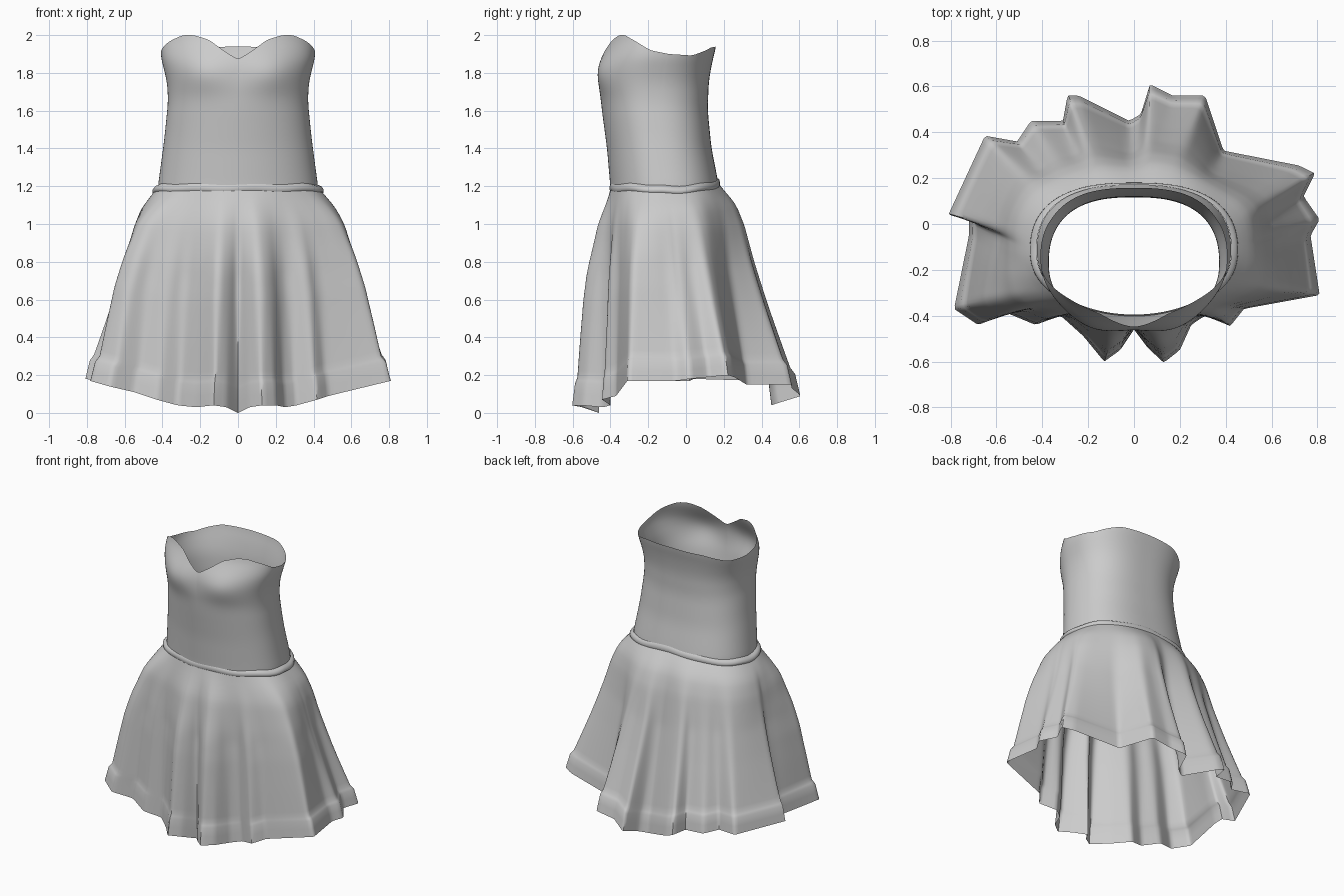
import bpy, math

if "Cube" in bpy.data.objects:
    bpy.data.objects.remove(bpy.data.objects["Cube"])

N = 280  # points around every ring


def curve(pts, x):
    """Piecewise linear lookup through (x, value) pairs."""
    if x <= pts[0][0]:
        return pts[0][1]
    for (a, va), (b, vb) in zip(pts, pts[1:]):
        if x <= b:
            return va + (vb - va) * (x - a) / (b - a)
    return pts[-1][1]


def soft(pts, x, w):
    """Lookup averaged over a small window so the curve is rounded."""
    return sum(curve(pts, x + w * k / 3) for k in range(-3, 4)) / 7


def loft(name, rings, angle=50):
    """Skin a stack of closed rings into one open tube."""
    n = len(rings[0])
    verts = [p for r in rings for p in r]
    faces = [(j * n + i, (j + 1) * n + i, (j + 1) * n + (i + 1) % n, j * n + (i + 1) % n)
             for j in range(len(rings) - 1) for i in range(n)]
    me = bpy.data.meshes.new(name)
    me.from_pydata(verts, [], [f[::-1] for f in faces])
    ob = bpy.data.objects.new(name, me)
    bpy.context.collection.objects.link(ob)
    bpy.ops.object.select_all(action='DESELECT')
    ob.select_set(True)
    bpy.context.view_layer.objects.active = ob
    bpy.ops.object.shade_smooth_by_angle(angle=math.radians(angle))
    return ob


def oval(phi, half, front, back):
    """Rounded-oval cross-section, squarer at the back; phi = 0 at the front, growing towards +x."""
    s, c = math.sin(phi), math.cos(phi)
    e = 2.3 - .25 * c
    cy = (front + back) / 2
    k = (abs(s) ** e + abs(c) ** e) ** (-1 / e)
    return half * s * k, cy - (back - front) / 2 * c * k


def fold(phi):
    """Angle away from the front in degrees, 0..180, same on both sides."""
    return abs((math.degrees(phi) + 180) % 360 - 180)


PHI = [2 * math.pi * i / N for i in range(N)]

# Bodice: width, front and back depth by height, sweetheart neckline by angle
HALF = [(1.19, .425), (1.3, .41), (1.45, .39), (1.65, .37), (1.75, .375), (1.83, .395), (1.9, .412), (2, .40)]
FRONT = [(1.19, -.40), (1.4, -.418), (1.6, -.445), (1.75, -.46), (1.85, -.455), (1.92, -.43), (2, -.395)]
BACK = [(1.19, .175), (1.25, .165), (1.4, .135), (1.6, .115), (1.75, .12), (1.85, .137), (1.94, .16), (2, .165)]
RIM = [(-10, 1.915), (0, 1.87), (10, 1.915), (22, 1.975), (35, 2.0), (45, 2.0), (62, 1.965), (80, 1.92),
       (100, 1.90), (125, 1.892), (150, 1.935), (180, 1.94)]
WAIST = [(0, 1.195), (60, 1.19), (100, 1.175), (140, 1.195), (180, 1.22)]

rings = []
for j in range(41):
    ring = []
    for phi in PHI:
        d = fold(phi)
        z0 = soft(WAIST, d, 8) + .01
        z = z0 + (min(2.0, soft(RIM, d, 3)) - z0) * j / 40
        x, y = oval(phi, soft(HALF, z, .04), soft(FRONT, z, .04), soft(BACK, z, .04))
        if d < 100:  # bust
            y -= .028 * math.exp(-((abs(x) - .19) / .14) ** 2 - ((z - 1.80) / .10) ** 2)
        ring.append((x, y, z))
    rings.append(ring)
loft("bodice", rings)

# Waist seam: a thin rolled lip around the hips
rings = []
for out, dz in [(0, .024), (.018, .016), (.028, .002), (.029, -.012), (.015, -.022)]:
    ring = []
    for phi in PHI:
        z = soft(WAIST, fold(phi), 8) + dz + .003 * math.sin(9 * phi)
        x, y = oval(phi, .425 + out, -.395 - out * .35, .17 + out * .35)
        ring.append((x, y, z))
    rings.append(ring)
loft("waist_seam", rings, 80)

# Hem outline: x, y, z of the fold ridges and valleys, from the front towards +x
HEM = [(0, -.46, .0), (.06, -.54, .03), (.13, -.605, .04), (.20, -.55, .04), (.25, -.44, .03),
       (.31, -.40, .04), (.42, -.445, .07), (.48, -.37, .09), (.81, -.31, .17), (.77, -.05, .17),
       (.81, .02, .18), (.74, .12, .19), (.79, .22, .20), (.72, .255, .19), (.39, .32, .15),
       (.31, .56, .15), (.17, .56, .13), (.07, .61, .09), (.03, .48, .05), (-.02, .45, .04),
       (-.24, .56, .12), (-.29, .56, .14), (-.31, .45, .14), (-.45, .45, .15), (-.51, .36, .16),
       (-.65, .385, .17), (-.81, .04, .18), (-.72, .02, .17), (-.72, -.05, .17), (-.785, -.37, .17),
       (-.68, -.44, .14), (-.55, -.39, .11), (-.43, -.44, .07), (-.32, -.40, .04), (-.22, -.49, .03),
       (-.13, -.60, .04), (-.06, -.55, .03)]

# Resample the outline evenly by length
loop = HEM + HEM[:1]
dist = [0]
for a, b in zip(loop, loop[1:]):
    dist.append(dist[-1] + math.dist(a[:2], b[:2]))
chan = [[(s, p[k]) for s, p in zip(dist, loop)] for k in range(3)]
hem = [tuple(curve(c, dist[-1] * i / N) for c in chan) for i in range(N)]


def blur(vals, w):
    return [sum(vals[(i + k) % N] for k in range(-w, w + 1)) / (2 * w + 1) for i in range(N)]


def blur_pts(pts, w):
    return list(zip(*[blur([p[k] for p in pts], w) for k in range(3)]))


broad = blur_pts(hem, 9)
mid = blur_pts(hem, 2)
# Waist angle belonging to each hem point, smoothed as an offset from even spacing
off = []
for i, (x, y, z) in enumerate(broad):
    d = math.atan2(x / .8, -y / .52) - PHI[i]
    off.append((d + math.pi) % (2 * math.pi) - math.pi)
off = blur(off, 5)

# Skirt: flare from waist to hem, fuller at the front, with a hem band
SIDE = [(0, 0), (.03, .08), (.09, .22), (.19, .33), (.39, .46), (.58, .62), (.78, .80), (.9, .91)]
FULL = [(0, 0), (.03, .07), (.08, .21), (.16, .42), (.34, .63), (.51, .76), (.7, .83), (.9, .89)]
rings = []
for t in [k / 30 * .87 for k in range(31)] + [.885, .90, .95, 1]:
    ring = []
    for i in range(N):
        phi = PHI[i] + off[i]
        wx, wy = oval(phi, .445, -.40, .178)
        wz = soft(WAIST, fold(phi), 8) - .01
        front = max(0, math.cos(phi)) ** .7
        g = min(t, .87)
        f = soft(SIDE, g, .025) * (1 - front) + soft(FULL, g, .025) * front if t else 0
        if t > .87:
            f = curve([(.87, f), (.90, f + (1 - f) * .5), (1, 1)], t)
        m = min(1, t / .4)
        n = max(0, (t - .5) / .5)
        h = [b + (a + (s - a) * n - b) * m for s, a, b in zip(hem[i], mid[i], broad[i])]
        ring.append((wx + (h[0] - wx) * f, wy + (h[1] - wy) * f, wz + (hem[i][2] - wz) * t))
    rings.append(ring)
loft("skirt", rings, 60)
